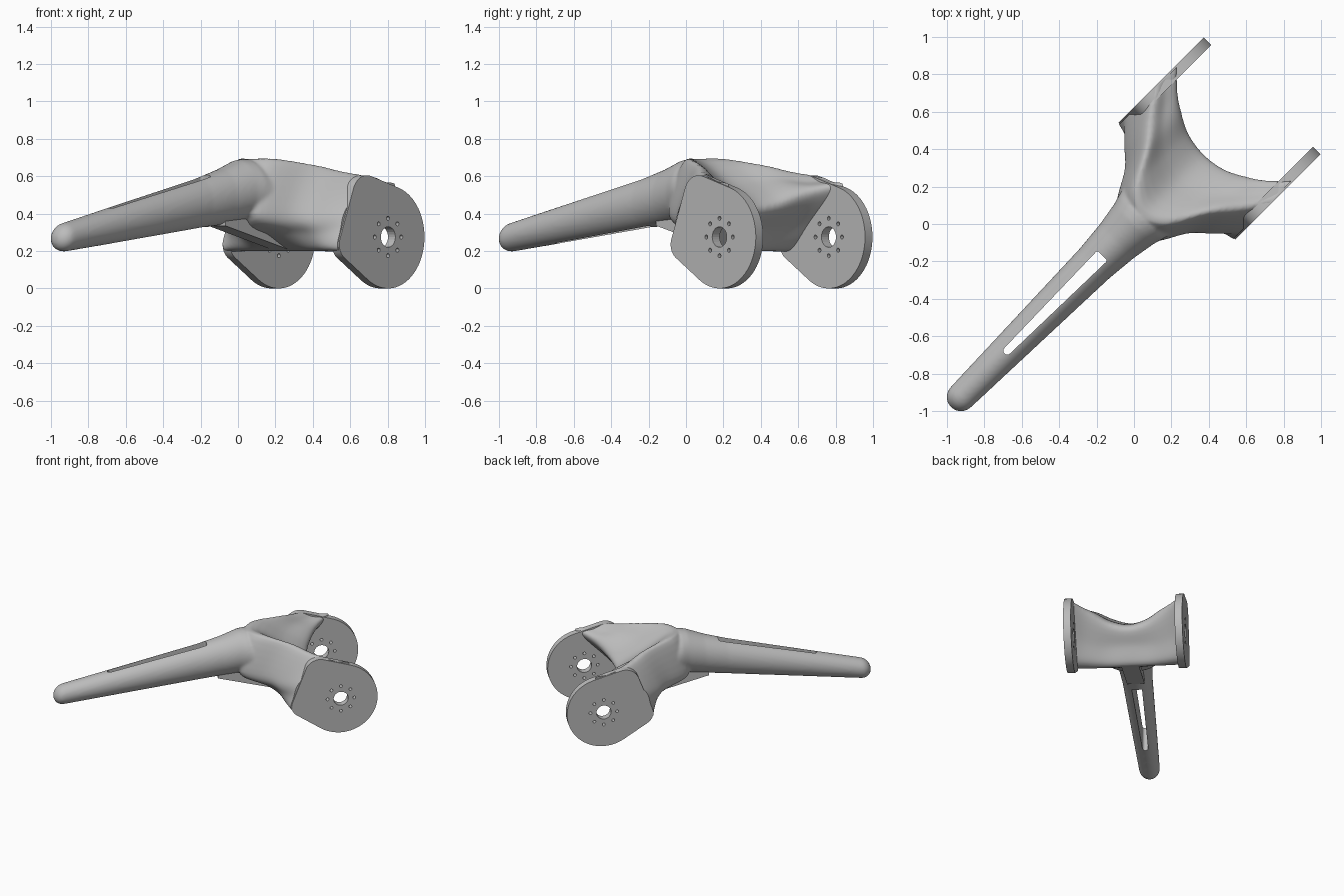
import bpy
import bmesh
from math import sin, cos, pi, radians
from mathutils import Vector, geometry

cube = bpy.data.objects.get("Cube")
if cube:
    bpy.data.objects.remove(cube, do_unlink=True)

gray = bpy.data.materials.new("plain gray")
gray.use_nodes = True
gray.diffuse_color = (0.5, 0.5, 0.5, 1)
gray.node_tree.nodes["Principled BSDF"].inputs["Base Color"].default_value = (0.5, 0.5, 0.5, 1)


# Everything is built with the arm along x, then turned 45 degrees
def finish(name, bm, helper=False):
    bmesh.ops.recalc_face_normals(bm, faces=bm.faces[:])
    mesh = bpy.data.meshes.new(name)
    bm.to_mesh(mesh)
    bm.free()
    obj = bpy.data.objects.new(name, mesh)
    bpy.context.collection.objects.link(obj)
    obj.rotation_euler.z = radians(45)
    mesh.materials.append(gray)
    if helper:
        obj.hide_render = True
        obj.hide_viewport = True
        obj.display_type = 'WIRE'
    return obj


def cut(obj, cutter):
    mod = obj.modifiers.new("cut", 'BOOLEAN')
    mod.operation = 'DIFFERENCE'
    mod.solver = 'EXACT'
    mod.object = cutter


def shade(obj, angle):
    bpy.ops.object.select_all(action='DESELECT')
    obj.select_set(True)
    bpy.context.view_layer.objects.active = obj
    bpy.ops.object.shade_smooth_by_angle(angle=radians(angle))


def loft(bm, rings):
    rows = [[bm.verts.new(p) for p in ring] for ring in rings]
    n = len(rows[0])
    for a, b in zip(rows, rows[1:]):
        for i in range(n):
            j = (i + 1) % n
            bm.faces.new((a[i], a[j], b[j], b[i]))
    bm.faces.new(rows[0])
    bm.faces.new(rows[-1])


def circle_hull(circles, steps=64):
    pts = [Vector((x + r * cos(2 * pi * k / steps), y + r * sin(2 * pi * k / steps)))
           for x, y, r in circles for k in range(steps)]
    return [pts[i] for i in geometry.convex_hull_2d(pts)]


def spline(p, t):
    # Catmull-Rom through four neighbouring points
    a, b, c, d = p
    return 0.5 * (2 * b + (c - a) * t + (2 * a - 5 * b + 4 * c - d) * t * t
                  + (3 * b - a - 3 * c + d) * t ** 3)


# Arm: a tapered oval tube with a round tip; stations are x, middle z, half width, half height
body = bmesh.new()
tip, r = -1.308, 0.077
stations = [(tip - r * cos(a), 0.275 - 0.17 * r * cos(a), r * sin(a), r * sin(a))
            for a in [k * pi / 16 for k in range(1, 8)]]
stations += [(tip, 0.275, r, r), (-0.3, 0.455, 0.112, 0.135), (-0.13, 0.49, 0.128, 0.149),
             (0, 0.522, 0.15, 0.165), (0.05, 0.525, 0.165, 0.168),
             (0.1, 0.51, 0.178, 0.16), (0.2, 0.45, 0.15, 0.13)]
loft(body, [[(x, w * cos(a), z + h * sin(a)) for a in [2 * pi * k / 48 for k in range(48)]]
            for x, z, w, h in stations])

# Fork: sections across the saddle, from the middle out past one plate, mirrored.
# Points run rear bottom, rear slope, rear, ridge, top, front lip, undercut, bottom
keys = [
    (0.00, [(.31, .21), (.17, .28), (.02, .36), (.06, .69), (.34, .55), (.525, .43), (.44, .31), (.37, .21)]),
    (0.13, [(.31, .21), (.18, .29), (0, .40), (.13, .69), (.37, .57), (.545, .45), (.44, .31), (.37, .21)]),
    (0.24, [(.31, .21), (.245, .29), (.17, .40), (.31, .655), (.46, .585), (.60, .49), (.46, .31), (.38, .21)]),
    (0.33, [(.31, .21), (.28, .29), (.265, .40), (.42, .62), (.56, .57), (.66, .515), (.50, .33), (.40, .21)]),
    (0.42, [(.32, .21), (.335, .31), (.37, .42), (.54, .592), (.66, .57), (.745, .54), (.56, .35), (.42, .21)]),
    (0.50, [(.33, .21), (.39, .33), (.46, .44), (.65, .56), (.75, .56), (.83, .56), (.61, .37), (.45, .21)]),
]
keys = [(-v, s) for v, s in keys[:0:-1]] + keys
keys = [[Vector((x, v, z)) for x, z in s] for v, s in keys]
keys = [keys[0]] + keys + [keys[-1]]
rings = []
for i in range(1, len(keys) - 2):
    for k in range(6 if i < len(keys) - 3 else 7):
        ctrl = [spline(p, k / 6) for p in zip(*keys[i - 1:i + 3])]
        n = len(ctrl)
        rings.append([spline([ctrl[(j + m) % n] for m in (-1, 0, 1, 2)], q / 6)
                      for j in range(n) for q in range(6)])
loft(body, rings)

arm_and_fork = finish("arm_and_fork", body)
blend = arm_and_fork.modifiers.new("blend", 'REMESH')
blend.mode = 'VOXEL'
blend.voxel_size = 0.01
blend.use_smooth_shade = True
soften = arm_and_fork.modifiers.new("soften", 'SMOOTH')
soften.factor = 0.5
soften.iterations = 8


def prism(bm, outline, low, high, place):
    loft(bm, [[place(p.x, p.y, d) for p in outline] for d in (low, high)])


def upright(x, z, d):
    return (x, d, z)


def flat(x, y, d):
    return (x, y, d)


# Long slot through the arm, and blocks that trim the fork inside each plate
bm = bmesh.new()
prism(bm, circle_hull([(-0.958, 0, 0.021), (-0.25, 0.027, 0.011), (-0.25, -0.027, 0.011)], 24),
      0, 1, flat)
block = [Vector(p) for p in [(0, 0), (1.2, 0), (1.2, 1), (0, 1)]]
for side in (-1, 1):
    prism(bm, block, side * 0.432, side * 0.7, upright)
cut(arm_and_fork, finish("slot_and_trim_cutter", bm, True))
shade(arm_and_fork, 40)

# Wedge under the hub
bm = bmesh.new()
outline = [Vector(p) for p in [(-0.16, 0.335), (0.33, 0.205), (0.36, 0.3), (0.1, 0.42), (-0.16, 0.4)]]
prism(bm, outline, -0.065, 0.065, upright)
finish("hub_wedge", bm)

# Cutter for the axle hole and the ring of bolt holes
bm = bmesh.new()
cx, cz = 0.694, 0.275
holes = [(cx, cz, 0.055)]
holes += [(cx + 0.1 * cos(k * pi / 4), cz + 0.1 * sin(k * pi / 4), 0.011) for k in range(8)]
for hole in holes:
    prism(bm, circle_hull([hole], 24), -0.6, 0.6, upright)
hole_cutter = finish("hole_cutter", bm, True)

# Two end plates
outline = circle_hull([(cx, cz, 0.275), (0.535, 0.495, 0.11), (0.41, 0.235, 0.085)])
for name, side in (("left_plate", -1), ("right_plate", 1)):
    bm = bmesh.new()
    prism(bm, outline, side * 0.385, side * 0.441, upright)
    plate = finish(name, bm)
    cut(plate, hole_cutter)
    shade(plate, 30)
